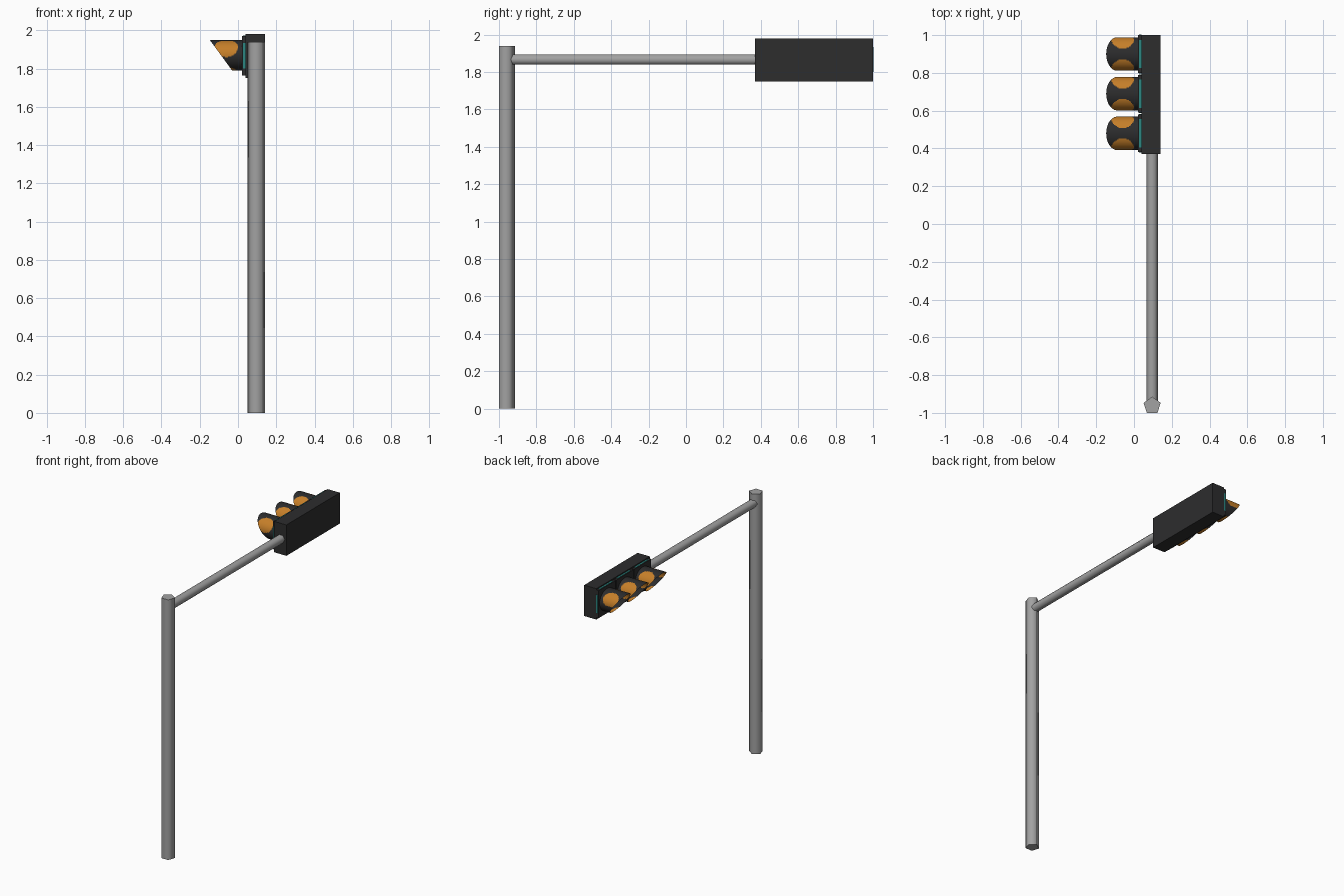
import bpy, bmesh, math
from mathutils import Vector

if "Cube" in bpy.data.objects:
    bpy.data.objects.remove(bpy.data.objects["Cube"])


def material(name, rgb):
    m = bpy.data.materials.new(name)
    m.diffuse_color = (*rgb, 1)
    m.use_nodes = True
    m.node_tree.nodes["Principled BSDF"].inputs["Base Color"].default_value = m.diffuse_color
    return m


GREY = material("pole_grey", (0.36, 0.36, 0.36))
DARK = material("housing_black", (0.026, 0.026, 0.027))
ORANGE = material("amber", (0.56, 0.21, 0.022))
TEAL = material("signal_teal", (0.025, 0.24, 0.22))


def finish(name, bm, mats, smooth=None):
    me = bpy.data.meshes.new(name)
    bmesh.ops.recalc_face_normals(bm, faces=bm.faces)
    bm.to_mesh(me)
    bm.free()
    for m in mats:
        me.materials.append(m)
    ob = bpy.data.objects.new(name, me)
    bpy.context.collection.objects.link(ob)
    if smooth:
        bpy.ops.object.select_all(action='DESELECT')
        ob.select_set(True)
        bpy.context.view_layer.objects.active = ob
        bpy.ops.object.shade_smooth_by_angle(angle=math.radians(smooth))
    return ob


def prism(name, place, n, a, b, mat, smooth=None):
    """Closed prism: place(angle, t) gives a point of the section at t."""
    bm = bmesh.new()
    angles = [2 * math.pi * i / n for i in range(n)]
    lo, hi = [[bm.verts.new(place(t, s)) for t in angles] for s in (a, b)]
    bm.faces.new(lo)
    bm.faces.new(hi)
    for i in range(n):
        j = (i + 1) % n
        bm.faces.new((lo[i], lo[j], hi[j], hi[i]))
    return finish(name, bm, [mat], smooth)


def box(name, x0, x1, y0, y1, z0, z1, mat):
    bm = bmesh.new()
    bmesh.ops.create_cube(bm, size=1)
    for v in bm.verts:
        v.co = Vector(((x0 + x1) / 2 + v.co.x * (x1 - x0),
                       (y0 + y1) / 2 + v.co.y * (y1 - y0),
                       (z0 + z1) / 2 + v.co.z * (z1 - z0)))
    return finish(name, bm, [mat])


# Five-sided upright and thin horizontal arm
PX = 0.096
prism("pole", lambda t, s: (PX + 0.0475 * math.sin(t), -0.9616 + 0.0475 * math.cos(t), s),
      5, 0, 1.94, GREY, 80)
prism("arm", lambda t, s: (PX + 0.031 * math.cos(t), s, 1.866 + 0.031 * math.sin(t)),
      6, -0.955, 0.39, GREY, 80)

# Signal housing
box("housing", 0.04, 0.14, 0.37, 1.0, 1.75, 1.98, DARK)

RY, RZ, CZ = 0.0886, 0.080, 1.869
X_BACK, X_TIP = 0.021, -0.147


def hood(name, cy):
    """Open tube cut on a slant, with round amber patches around it."""
    bm = bmesh.new()
    n, rows = 96, 42
    grid = []
    for k in range(rows + 1):
        x = X_BACK + (X_TIP - X_BACK) * k / rows
        grid.append([bm.verts.new((x, cy + RY * math.cos(2 * math.pi * i / n),
                                   CZ + RZ * math.sin(2 * math.pi * i / n))) for i in range(n)])
    for k in range(rows):
        x = X_BACK + (X_TIP - X_BACK) * (k + 0.5) / rows
        for i in range(n):
            j = (i + 1) % n
            f = bm.faces.new((grid[k][i], grid[k][j], grid[k + 1][j], grid[k + 1][i]))
            deg = 360 * (i + 0.5) / n
            f.material_index = int(any(((x + 0.06) / 0.06) ** 2 + ((deg - c) / 39) ** 2 < 1
                                       for c in (33, 147, 270)))
    bmesh.ops.bisect_plane(bm, geom=bm.verts[:] + bm.edges[:] + bm.faces[:],
                           plane_co=(X_TIP, cy, CZ + RZ), plane_no=(-0.16, 0, -0.117),
                           clear_outer=True)
    return finish(name, bm, [DARK, ORANGE], 40)


# Three lamps: backing plate, teal edge strips, lens and hood
for i in range(3):
    cy, tag = 0.48 + 0.21 * i, str(i + 1)
    box("backplate_" + tag, 0.021, 0.045, cy - 0.1, cy + 0.1, 1.765, 1.97, DARK)
    for side, s in (("near", -1), ("far", 1)):
        y = cy + s * 0.1
        box("edge_strip_" + side + tag, 0.027, 0.0405, y - 0.002, y + 0.002, 1.80, 1.935, TEAL)
    for side, z in (("bottom", 1.765), ("top", 1.97)):
        box("edge_strip_" + side + tag, 0.027, 0.0405, cy - 0.075, cy + 0.075, z - 0.002, z + 0.002, TEAL)
    prism("lens_" + tag, lambda t, s: (s, cy + 0.074 * math.cos(t), CZ + 0.074 * math.sin(t)),
          32, 0.017, 0.023, TEAL)
    hood("hood_" + tag, cy)
